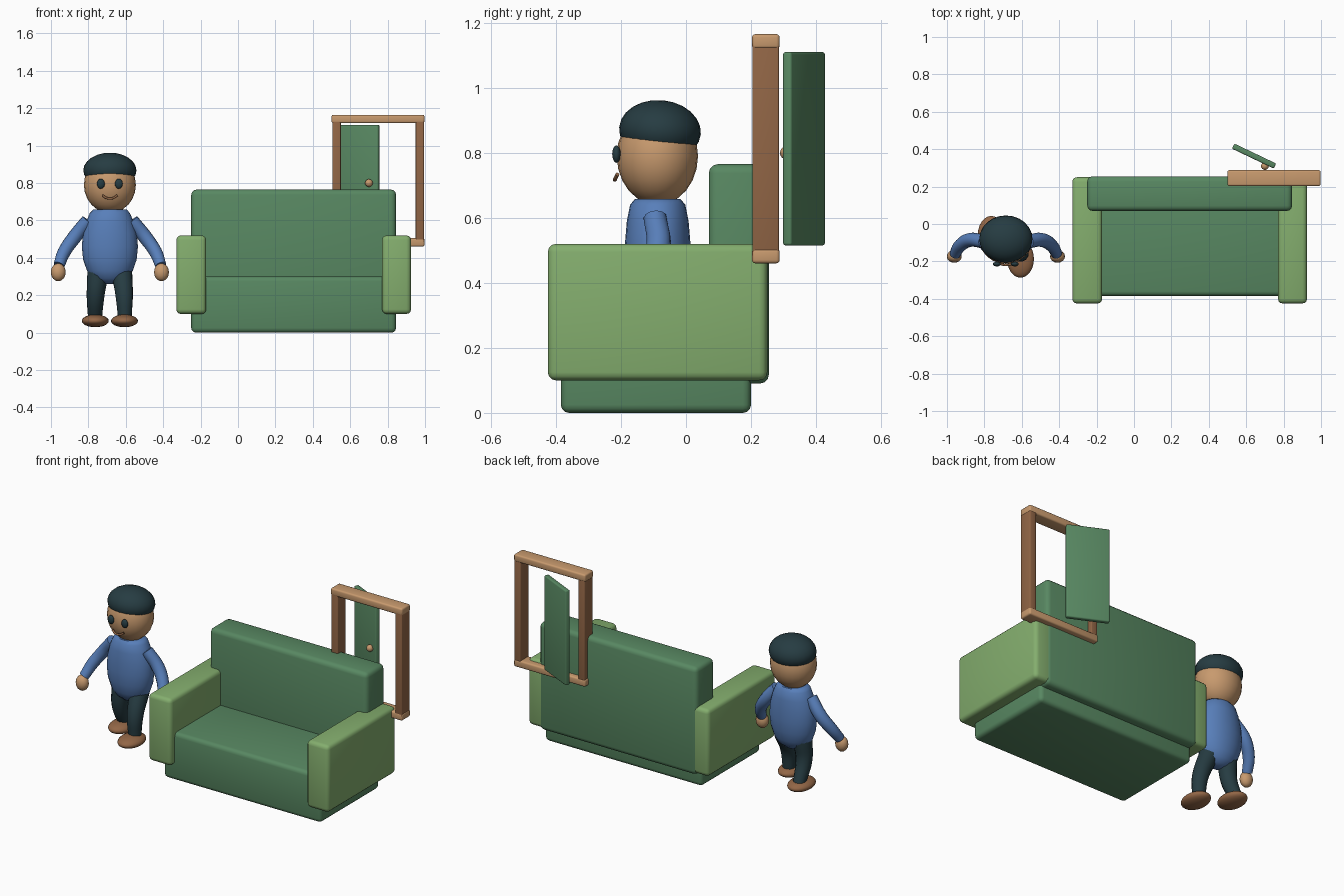
import bpy, bmesh, math

if "Cube" in bpy.data.objects:
    bpy.data.objects.remove(bpy.data.objects["Cube"])


def material(name, r, g, b):
    lin = [c / 12.92 if c <= 0.04045 else ((c + 0.055) / 1.055) ** 2.4
           for c in (r / 255, g / 255, b / 255)]
    m = bpy.data.materials.new(name)
    m.diffuse_color = (*lin, 1)
    m.use_nodes = True
    m.node_tree.nodes["Principled BSDF"].inputs["Base Color"].default_value = m.diffuse_color
    return m


GREEN = material("sofa green", 88, 136, 98)
LIGHT = material("light green", 132, 174, 110)
TAN = material("tan", 200, 154, 110)
BROWN = material("brown", 146, 102, 70)
BLUE = material("shirt blue", 88, 127, 186)
DARK = material("dark teal", 38, 60, 66)


def finish(ob, name, mat, angle=40):
    ob.name = name
    ob.data.materials.clear()
    ob.data.materials.append(mat)
    bpy.ops.object.select_all(action='DESELECT')
    ob.select_set(True)
    bpy.context.view_layer.objects.active = ob
    bpy.ops.object.shade_smooth_by_angle(angle=math.radians(angle))
    return ob


def box(name, mat, x, y, z, bevel, turn=0):
    """Rounded box given as (min, max) on each axis."""
    bpy.ops.mesh.primitive_cube_add(size=1)
    ob = bpy.context.object
    ob.scale = [b - a for a, b in (x, y, z)]
    bpy.ops.object.transform_apply(location=False, rotation=False, scale=True)
    ob.location = [(a + b) / 2 for a, b in (x, y, z)]
    ob.rotation_euler.z = turn
    mod = ob.modifiers.new("round", 'BEVEL')
    mod.width, mod.segments = bevel, 3
    bpy.ops.object.modifier_apply(modifier="round")
    return finish(ob, name, mat)


def ball(name, mat, centre, radii, seg=24, rot=(0, 0, 0)):
    bpy.ops.mesh.primitive_uv_sphere_add(segments=seg, ring_count=seg // 2)
    ob = bpy.context.object
    ob.scale = radii
    bpy.ops.object.transform_apply(location=False, rotation=False, scale=True)
    ob.location, ob.rotation_euler = centre, rot
    return finish(ob, name, mat, 60)


def tube(name, mat, points):
    """Smooth tapered tube through (x, y, z, radius) points."""
    cu = bpy.data.curves.new(name, 'CURVE')
    cu.dimensions = '3D'
    cu.bevel_depth, cu.bevel_resolution, cu.use_fill_caps = 1, 4, True
    cu.resolution_u = 6
    sp = cu.splines.new('BEZIER')
    sp.bezier_points.add(len(points) - 1)
    for bp, (x, y, z, r) in zip(sp.bezier_points, points):
        bp.co, bp.radius = (x, y, z), r
        bp.handle_left_type = bp.handle_right_type = 'AUTO'
    ob = bpy.data.objects.new(name, cu)
    bpy.context.collection.objects.link(ob)
    bpy.ops.object.select_all(action='DESELECT')
    ob.select_set(True)
    bpy.context.view_layer.objects.active = ob
    bpy.ops.object.convert(target='MESH')
    return finish(bpy.context.object, name, mat, 50)


def lathe(name, mat, centre, profile, seg=24):
    """Stack of elliptical rings given as (z, rx, ry), capped at both ends."""
    bm = bmesh.new()
    rings = [[bm.verts.new((rx * math.cos(2 * math.pi * i / seg),
                            ry * math.sin(2 * math.pi * i / seg), z))
              for i in range(seg)] for z, rx, ry in profile]
    for a, b in zip(rings, rings[1:]):
        for i in range(seg):
            j = (i + 1) % seg
            bm.faces.new((a[i], a[j], b[j], b[i]))
    bm.faces.new(rings[0][::-1])
    bm.faces.new(rings[-1])
    me = bpy.data.meshes.new(name)
    bm.to_mesh(me)
    bm.free()
    ob = bpy.data.objects.new(name, me)
    ob.location = centre
    bpy.context.collection.objects.link(ob)
    return finish(ob, name, mat, 50)


# Sofa
box("sofa_base", GREEN, (-0.25, 0.845), (-0.385, 0.20), (0, 0.30), 0.025)
box("sofa_back", GREEN, (-0.25, 0.845), (0.07, 0.255), (0.09, 0.765), 0.028)
box("sofa_arm_left", LIGHT, (-0.33, -0.17), (-0.425, 0.25), (0.10, 0.52), 0.025)
box("sofa_arm_right", LIGHT, (0.77, 0.925), (-0.425, 0.25), (0.10, 0.52), 0.025)

# Door frame
for side, x in (("left", 0.505), ("right", 0.95)):
    box("frame_post_" + side, BROWN, (x, x + 0.045), (0.204, 0.286), (0.48, 1.14), 0.005)
for level, z in (("bottom", 0.46), ("top", 1.12)):
    box("frame_rail_" + level, TAN, (0.50, 0.997), (0.203, 0.288), (z, z + 0.045), 0.01)

# Open door with knob
box("door", GREEN, (0.518, 0.766), (0.348, 0.378), (0.515, 1.11), 0.008, math.radians(-25.5))
ball("door_knob", TAN, (0.70, 0.31, 0.80), (0.021, 0.021, 0.021), 16)

# Head with hair, eyes and mouth
CX, CY = -0.685, -0.085
ball("head", TAN, (CX, CY - 0.003, 0.79), (0.139, 0.125, 0.15))
ball("hair", DARK, (CX, -0.08, 0.868), (0.142, 0.126, 0.094), 24, (math.radians(-5), 0, 0))
for side, s in (("left", -1), ("right", 1)):
    ball("eye_" + side, DARK, (CX + s * 0.048, -0.214, 0.796), (0.021, 0.013, 0.027), 16)
tube("mouth", BROWN, [(CX - 0.039, -0.211, 0.734, 0.006), (CX - 0.02, -0.217, 0.721, 0.006),
                      (CX, -0.219, 0.717, 0.006), (CX + 0.02, -0.217, 0.721, 0.006),
                      (CX + 0.039, -0.211, 0.734, 0.006)])

# Torso
lathe("torso", BLUE, (CX, CY - 0.002, 0),
      [(0.260, 0.02, 0.015), (0.268, 0.055, 0.04), (0.29, 0.092, 0.065),
       (0.33, 0.122, 0.085), (0.39, 0.143, 0.098), (0.46, 0.15, 0.103),
       (0.53, 0.144, 0.10), (0.59, 0.128, 0.095), (0.64, 0.107, 0.085), (0.658, 0.09, 0.07)])

# Arms and hands
for side, s in (("left", -1), ("right", 1)):
    tube("arm_" + side, BLUE,
         [(CX + s * 0.118, -0.095, 0.60, 0.036), (CX + s * 0.19, -0.085, 0.51, 0.038),
          (CX + s * 0.245, -0.115, 0.43, 0.035), (CX + s * 0.272, -0.16, 0.36, 0.030)])
    ball("hand_" + side, TAN, (CX + s * 0.276, -0.173, 0.323), (0.04, 0.034, 0.048), 16)

# Legs in mid-step and shoes
for side, s, foot, knee in (("left", -1, -0.045, -0.085), ("right", 1, -0.175, -0.15)):
    tube("leg_" + side, DARK,
         [(CX + s * 0.062, CY, 0.33, 0.058), (CX + s * 0.076, knee, 0.205, 0.048),
          (CX + s * 0.08, foot + 0.015, 0.075, 0.037)])
    ball("shoe_" + side, BROWN, (CX + s * 0.078, foot - 0.012, 0.063), (0.072, 0.1, 0.034))
